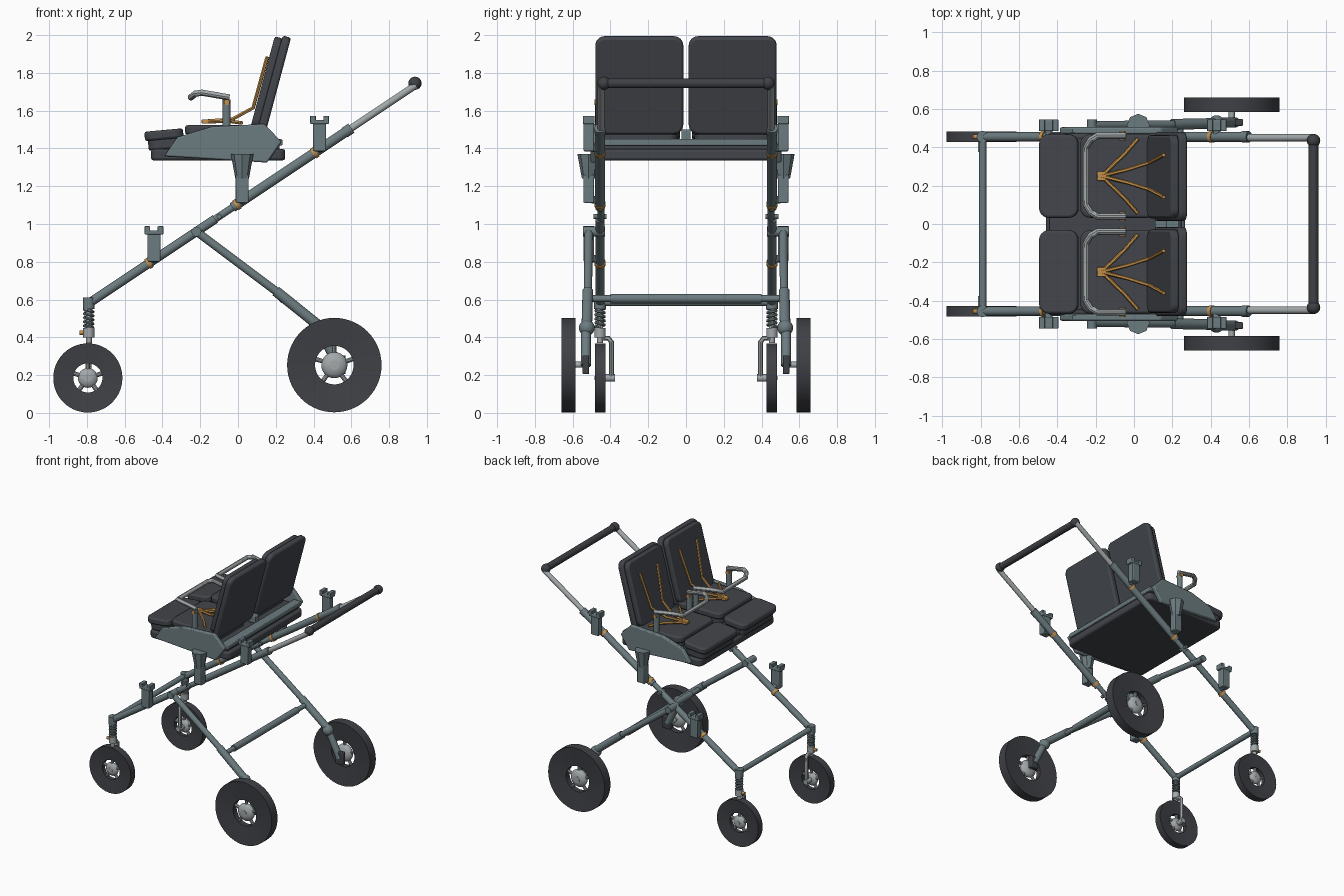
import bpy, bmesh, math
from mathutils import Matrix, Vector

cube = bpy.data.objects.get("Cube")
if cube:
    bpy.data.objects.remove(cube)
made = []


def material(name, rgb):
    m = bpy.data.materials.new(name)
    m.use_nodes = True
    m.diffuse_color = (*rgb, 1)
    m.node_tree.nodes["Principled BSDF"].inputs["Base Color"].default_value = (*rgb, 1)
    return m


FRAME = material("slate frame", (.15, .20, .215))
LIGHT = material("light metal", (.36, .39, .40))
FABRIC = material("charcoal fabric", (.055, .06, .07))
RUBBER = material("black rubber", (.05, .052, .06))
STRAP = material("amber strap", (.55, .28, .07))


def finish(name, bm, mat, matrix=None, bevel=0):
    bmesh.ops.recalc_face_normals(bm, faces=bm.faces)
    me = bpy.data.meshes.new(name)
    bm.to_mesh(me)
    bm.free()
    me.materials.append(mat)
    ob = bpy.data.objects.new(name, me)
    bpy.context.collection.objects.link(ob)
    if matrix:
        ob.matrix_world = matrix
    if bevel:
        mod = ob.modifiers.new("Bevel", 'BEVEL')
        mod.width, mod.segments, mod.limit_method = bevel, 2, 'ANGLE'
        mod.angle_limit = math.radians(40)
    made.append(ob)
    return ob


def rod(name, a, b, r, mat, r2=None, sides=20):
    a, b = Vector(a), Vector(b)
    bm = bmesh.new()
    bmesh.ops.create_cone(bm, cap_ends=True, segments=sides, radius1=r,
                          radius2=r if r2 is None else r2, depth=(b - a).length)
    q = (b - a).to_track_quat('Z', 'Y').to_matrix().to_4x4()
    return finish(name, bm, mat, Matrix.Translation((a + b) / 2) @ q)


def ball(name, c, r, mat, squash=1):
    bm = bmesh.new()
    bmesh.ops.create_uvsphere(bm, u_segments=20, v_segments=12, radius=r)
    return finish(name, bm, mat, Matrix.Translation(c) @ Matrix.Diagonal((1, squash, 1, 1)))


def box(name, c, size, mat, bevel=.006):
    bm = bmesh.new()
    bmesh.ops.create_cube(bm, size=1)
    bmesh.ops.scale(bm, vec=size, verts=bm.verts)
    return finish(name, bm, mat, Matrix.Translation(c), bevel)


def path(name, pts, r, mat, res=3):
    cu = bpy.data.curves.new(name, 'CURVE')
    cu.dimensions, cu.bevel_depth, cu.bevel_resolution, cu.use_fill_caps = '3D', r, res, True
    sp = cu.splines.new('POLY')
    sp.points.add(len(pts) - 1)
    for p, co in zip(sp.points, pts):
        p.co = (*co, 1)
    tmp = bpy.data.objects.new(name, cu)
    me = bpy.data.meshes.new_from_object(tmp)
    bpy.data.objects.remove(tmp)
    me.materials.clear()
    me.materials.append(mat)
    ob = bpy.data.objects.new(name, me)
    bpy.context.collection.objects.link(ob)
    made.append(ob)


def slab(name, outline, depth, matrix, mat, bevel=.012):
    bm = bmesh.new()
    f = bm.faces.new([bm.verts.new((x, y, 0)) for x, y in outline])
    ext = bmesh.ops.extrude_face_region(bm, geom=[f])["geom"]
    bmesh.ops.translate(bm, vec=(0, 0, depth), verts=[v for v in ext if isinstance(v, bmesh.types.BMVert)])
    return finish(name, bm, mat, matrix, bevel)


def rounded(w, h, r=.05, n=6):
    pts = []
    for k, (sx, sy) in enumerate(((1, 1), (-1, 1), (-1, -1), (1, -1))):
        for i in range(n + 1):
            a = (k + i / n) * math.pi / 2
            pts.append((sx * (w / 2 - r) + r * math.cos(a), sy * (h / 2 - r) + r * math.sin(a)))
    return pts


def wheel(name, c, R, hole, half):
    # dished tyre ring, spun around the axle
    bm = bmesh.new()
    prof = [(hole, -half * .6), (R, -half), (R, half), (hole, half * .6)]
    vs = [bm.verts.new((r, y, 0)) for r, y in prof]
    es = [bm.edges.new((vs[i], vs[(i + 1) % 4])) for i in range(4)]
    bmesh.ops.spin(bm, geom=vs + es, cent=(0, 0, 0), axis=(0, 1, 0), angle=math.tau, steps=56)
    bmesh.ops.remove_doubles(bm, verts=bm.verts, dist=.0001)
    finish(name + "_tyre", bm, RUBBER, Matrix.Translation(c))
    c = Vector(c)
    ball(name + "_hub", c, hole * .68, LIGHT, .55)
    rod(name + "_axle_cap", c - Vector((0, half, 0)), c + Vector((0, half, 0)), hole * .25, LIGHT)
    for k in range(5):
        a = math.tau * k / 5 + math.pi / 2
        d = Vector((math.cos(a), 0, math.sin(a)))
        rod(name + "_spoke", c + d * hole * .5, c + d * hole * 1.05, .012, LIGHT, sides=10)


def tube_z(x):
    return .58 + (x + .79) * .667


for s in (1, -1):
    P = lambda x, y, z: (x, s * y, z)
    on = lambda x, y=.455: P(x, y, tube_z(x))
    # main sloping frame, hinge and telescoping handle tube
    rod("lower_frame_tube", on(-.79), on(-.12), .024, FRAME)
    rod("hinge_link", on(-.14, .45), on(.0, .45), .019, FRAME)
    rod("upper_frame_tube", on(-.03), on(.59), .026, FRAME)
    rod("handle_tube", on(.57, .45), on(.94, .45), .019, LIGHT)
    rod("hinge_bolt", on(-.1, .42), on(-.1, .49), .013, FRAME)
    rod("tube_collar", on(.565), on(.6), .029, FRAME)
    ball("handle_end", P(.937, .435, 1.745), .035, RUBBER)

    # brackets that receive a seat, with clips on the tube
    for x in (-.445, .022, .432):
        z = tube_z(x)
        box("bracket_body", P(x, .515, z + .065), (.068, .055, .15), FRAME)
        if x != .022:
            box("bracket_head", P(x, .515, z + .145), (.1, .062, .022), FRAME)
            for dx in (-.035, .035):
                box("bracket_lip", P(x + dx, .515, z + .163), (.03, .062, .03), FRAME, .003)
        rod("bracket_arm", P(x, .45, z), P(x, .51, z + .01), .02, FRAME)
        rod("tube_clip", on(x - .035), on(x - .018), .03, STRAP)

    # rear leg, suspension arm and wheel
    rod("leg_pivot", P(-.22, .43, .96), P(-.22, .545, .96), .026, FRAME)
    rod("rear_leg", P(-.22, .515, .96), P(.26, .52, .6), .022, FRAME)
    rod("rear_leg_sleeve", P(.2, .52, .645), P(.43, .525, .46), .028, FRAME)
    ball("suspension_joint", P(.43, .525, .45), .042, FRAME)
    rod("suspension_arm", P(.43, .53, .45), P(.53, .53, .25), .026, FRAME)
    box("axle_block", P(.535, .53, .255), (.07, .035, .1), RUBBER)
    rod("rear_axle", P(.51, .53, .255), P(.51, .625, .255), .016, LIGHT)
    wheel("rear_wheel", P(.51, .622, .253), .25, .102, .037)

    # front strut with spring, offset fork and wheel
    rod("strut_head", P(-.79, .455, .55), P(-.79, .455, .61), .031, FRAME)
    rod("strut_core", P(-.79, .455, .37), P(-.79, .455, .56), .016, LIGHT)
    path("strut_spring", [P(-.79 + .023 * math.cos(i * .5), .455 + .023 * math.sin(i * .5), .45 + i * .0017)
                          for i in range(64)], .008, FRAME, 1)
    rod("strut_collar", P(-.79, .455, .4), P(-.79, .455, .45), .03, LIGHT)
    rod("swivel_lock", P(-.79, .455, .425), P(-.84, .455, .425), .012, STRAP)
    path("wheel_fork", [P(-.79, .455, .395), P(-.79, .41, .395), P(-.79, .395, .375),
                        P(-.79, .395, .185)], .014, LIGHT)
    rod("front_axle", P(-.795, .375, .185), P(-.795, .455, .185), .02, LIGHT)
    wheel("front_wheel", P(-.795, .455, .185), .183, .077, .028)

    # seat side panel and its mount
    side = [(-.39, 1.36), (-.32, 1.46), (-.14, 1.515), (.14, 1.53), (.23, 1.435), (.155, 1.325)]
    slab("seat_side_panel", side, .035, Matrix.Translation((0, s * .4875 + .0175, 0))
         @ Matrix.Rotation(math.pi / 2, 4, 'X'), FRAME, .008)
    rod("seat_mount", P(.022, .515, 1.24), P(.022, .515, 1.37), .036, FRAME, .06, 8)

    # seat cushions in stacked layers
    for nm, x, w, z, tilt in (("front_cushion", -.385, .205, 1.395, .09), ("seat_cushion", -.08, .4, 1.42, 0)):
        base = Matrix.Translation((x, s * .25, z)) @ Matrix.Rotation(-tilt, 4, 'Y')
        slab(nm + "_lower", rounded(w - .03, .41), .06, base, FABRIC)
        slab(nm + "_upper", rounded(w, .435), .05, base @ Matrix.Translation((0, 0, .053)), FABRIC)

    # reclined backrest: pad in front of a larger shell
    lean = math.radians(15)
    up = Vector((math.sin(lean), 0, math.cos(lean)))
    nrm = Vector((math.cos(lean), 0, -math.sin(lean)))
    back = Matrix((Vector((0, 1, 0)), up, nrm)).transposed().to_4x4()
    back = Matrix.Translation((.13, s * .247, 1.752)) @ back
    slab("backrest_pad", rounded(.435, .5), .045, back, FABRIC)
    slab("backrest_shell", rounded(.465, .53), .045, back @ Matrix.Translation((0, 0, .04)), FABRIC)

    # harness
    box("harness_buckle", P(-.17, .25, 1.542), (.045, .05, .022), STRAP, .004)
    for d in (1, -1):
        path("lap_strap", [P(-.17, .25, 1.54), P(-.05, .25 + d * .115, 1.545), P(.02, .25 + d * .195, 1.535)],
             .01, STRAP, 1)
        path("shoulder_strap", [P(-.17, .25, 1.545), P(-.03, .25 + d * .035, 1.555), P(.08, .25 + d * .07, 1.615),
                                P(.155, .25 + d * .11, 1.885)], .01, STRAP, 1)
        # bumper bar posts
        y = .25 + d * .21
        rod("bumper_post", P(-.06, y, 1.5), P(-.06, y, 1.66), .021, FRAME)
        rod("bumper_pivot", P(-.06, y - .025, 1.645), P(-.06, y + .025, 1.645), .015, STRAP)
    path("bumper_bar", [P(-.045, .46, 1.67), P(-.19, .46, 1.695), P(-.225, .44, 1.69), P(-.25, .4, 1.67),
                        P(-.25, .1, 1.67), P(-.225, .06, 1.69), P(-.19, .04, 1.695), P(-.045, .04, 1.67)],
         .017, LIGHT)

# shared seat tray and rear rail
slab("seat_tray", rounded(.71, .95, .04), .06, Matrix.Translation((-.105, 0, 1.337)), FABRIC)
box("tray_top", (-.11, 0, 1.41), (.66, .9, .04), FABRIC)
box("rear_seat_rail", (.2, 0, 1.432), (.07, .94, .035), FRAME)
box("backrest_hinge", (.14, 0, 1.47), (.06, .05, .06), FRAME)

# bars joining both sides
rod("handle_grip", (.937, -.44, 1.745), (.937, .44, 1.745), .026, RUBBER)
rod("front_crossbar", (-.79, -.455, .585), (-.79, .455, .585), .02, FRAME)
rod("rear_crossbar", (.24, -.52, .605), (.24, .52, .605), .018, FRAME)
rod("rear_crossbar_sleeve", (.24, -.4, .605), (.24, .4, .605), .025, FRAME)

bpy.ops.object.select_all(action='DESELECT')
for ob in made:
    ob.select_set(True)
bpy.context.view_layer.objects.active = made[0]
bpy.ops.object.shade_smooth_by_angle(angle=math.radians(35))
